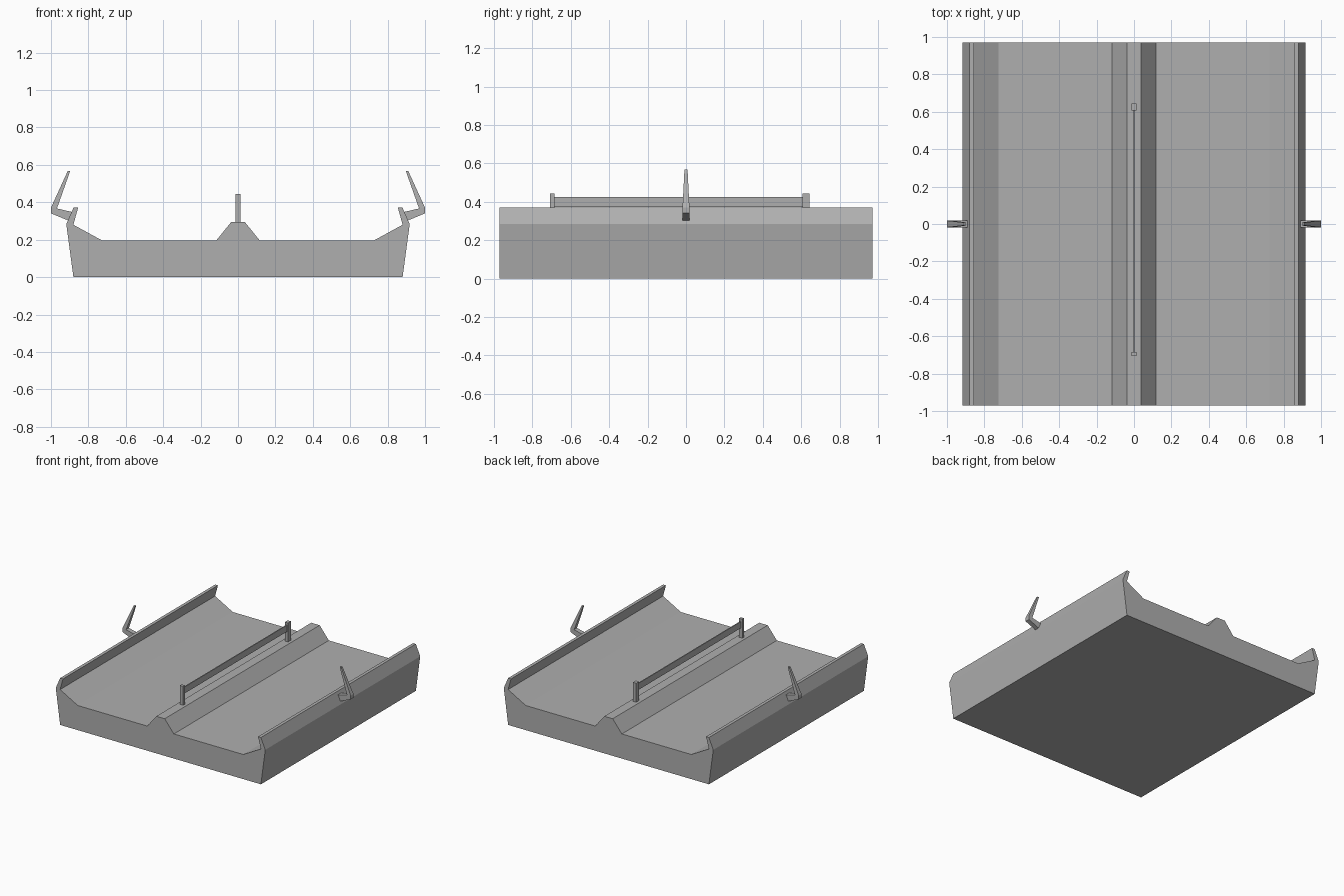
import bpy
import bmesh

if "Cube" in bpy.data.objects:
    bpy.data.objects.remove(bpy.data.objects["Cube"])

# Mid-grey concrete
grey = bpy.data.materials.new("mid_grey")
grey.diffuse_color = (0.43, 0.43, 0.43, 1.0)
grey.use_nodes = True
grey.node_tree.nodes["Principled BSDF"].inputs["Base Color"].default_value = grey.diffuse_color


def loft(name, rings):
    """Skin a list of equal-length point rings and cap both ends."""
    n = len(rings[0])
    bm = bmesh.new()
    vs = [[bm.verts.new(p) for p in ring] for ring in rings]
    for a, b in zip(vs, vs[1:]):
        for i in range(n):
            j = (i + 1) % n
            bm.faces.new((a[i], a[j], b[j], b[i]))
    bm.faces.new(vs[0])
    bm.faces.new(vs[-1])
    bmesh.ops.recalc_face_normals(bm, faces=bm.faces)
    mesh = bpy.data.meshes.new(name)
    bm.to_mesh(mesh)
    bm.free()
    mesh.materials.append(grey)
    obj = bpy.data.objects.new(name, mesh)
    bpy.context.collection.objects.link(obj)
    return obj


def box(name, x, y0, y1, z0, z1):
    return loft(name, [[(-x, y, z0), (x, y, z0), (x, y, z1), (-x, y, z1)] for y in (y0, y1)])


# Road deck: symmetric profile with side barriers and a central median
half = [(0.88, 0.0), (0.918, 0.283), (0.88, 0.371), (0.855, 0.371),
        (0.88, 0.28), (0.725, 0.195), (0.117, 0.195), (0.037, 0.294)]
profile = half + [(-x, z) for x, z in reversed(half)]
loft("road_deck", [[(x, y, z) for x, z in profile] for y in (-0.97, 0.97)])

# Median guard rail and its two posts
box("rail_post_front", 0.014, -0.707, -0.685, 0.29, 0.444)
box("rail_post_back", 0.014, 0.607, 0.643, 0.29, 0.444)
box("guard_rail", 0.004, -0.69, 0.61, 0.373, 0.424)

# Bent lamp posts on both sides: outer point, inner point, half width
sections = [((0.895, 0.297), (0.882, 0.347), 0.018),
            ((1.0, 0.341), (0.968, 0.367), 0.018),
            ((1.0, 0.371), (0.968, 0.367), 0.018),
            ((0.910, 0.568), (0.897, 0.568), 0.008)]
for side, s in (("left", -1), ("right", 1)):
    for part, pair in (("bracket", sections[:2]), ("arm", sections[2:])):
        loft(f"lamp_{part}_{side}",
             [[(s * a[0], -w, a[1]), (s * a[0], w, a[1]), (s * b[0], w, b[1]), (s * b[0], -w, b[1])]
              for a, b, w in pair])
    # wedge joining bracket and arm
    (a, b, w), (c, _, _) = sections[1:3]
    loft(f"lamp_elbow_{side}", [[(s * p[0], y, p[1]) for p in (a, c, b)] for y in (-w, w)])
